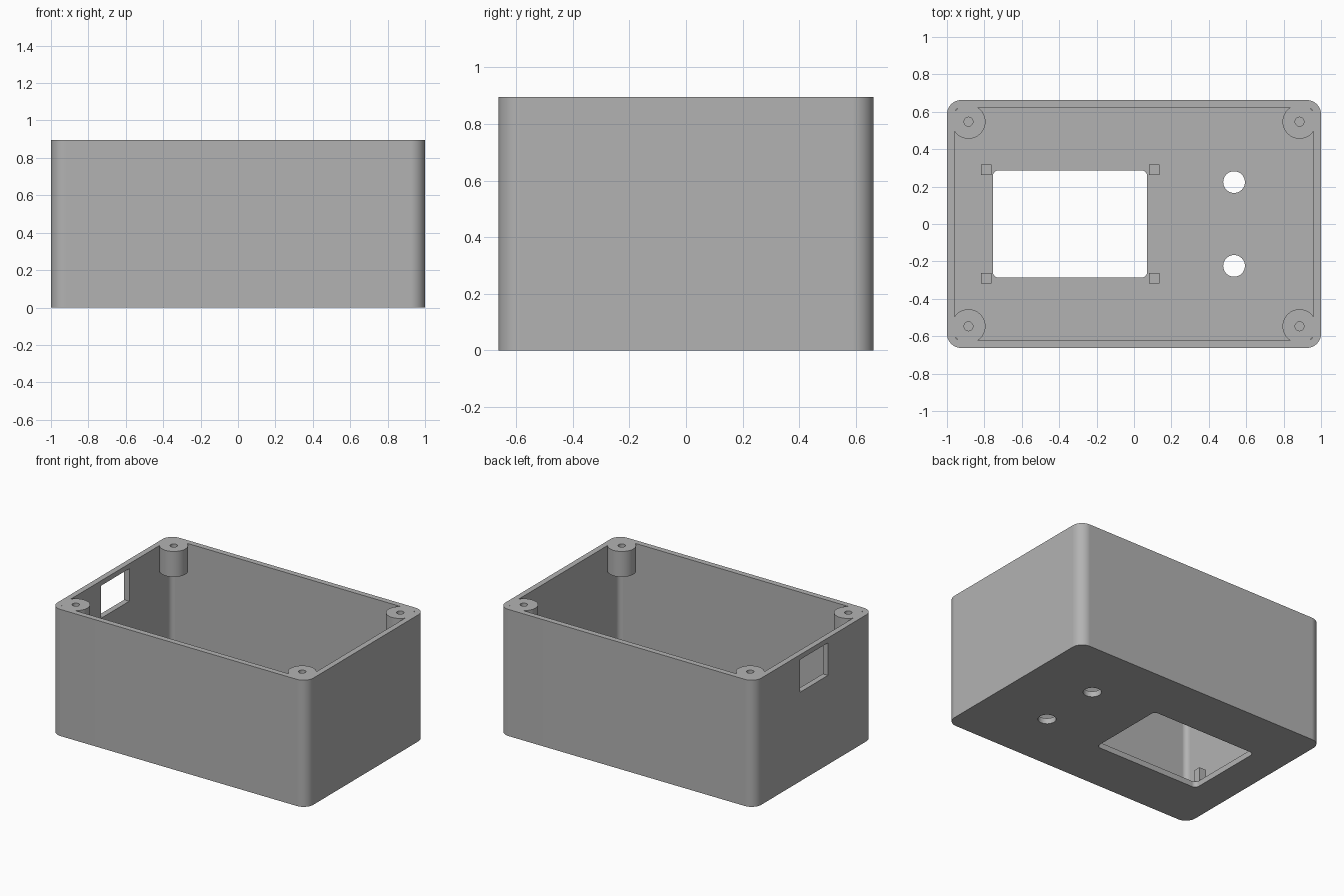
import bpy, bmesh, math

if "Cube" in bpy.data.objects:
    bpy.data.objects.remove(bpy.data.objects["Cube"], do_unlink=True)

HALF_X, HALF_Y, HEIGHT, WALL = 1.0, 0.663, 0.895, 0.04

grey = bpy.data.materials.new("plain grey plastic")
grey.use_nodes = True
COLOUR = (0.45, 0.45, 0.45, 1)
grey.diffuse_color = COLOUR
grey.node_tree.nodes["Principled BSDF"].inputs["Base Color"].default_value = COLOUR


def prism(name, outline, z0, z1):
    """Extrude a closed xy outline from z0 to z1."""
    bm = bmesh.new()
    face = bm.faces.new([bm.verts.new((x, y, z0)) for x, y in outline])
    top = bmesh.ops.extrude_face_region(bm, geom=[face])["geom"]
    bmesh.ops.translate(bm, vec=(0, 0, z1 - z0),
                        verts=[v for v in top if isinstance(v, bmesh.types.BMVert)])
    bmesh.ops.recalc_face_normals(bm, faces=bm.faces)
    mesh = bpy.data.meshes.new(name)
    bm.to_mesh(mesh)
    bm.free()
    mesh.materials.append(grey)
    obj = bpy.data.objects.new(name, mesh)
    bpy.context.collection.objects.link(obj)
    return obj


def rectangle(cx, cy, hx, hy):
    return [(cx - hx, cy - hy), (cx + hx, cy - hy), (cx + hx, cy + hy), (cx - hx, cy + hy)]


def rounded(cx, cy, hx, hy, r, steps=10):
    points = []
    for quarter, (sx, sy) in enumerate([(1, 1), (-1, 1), (-1, -1), (1, -1)]):
        for i in range(steps + 1):
            a = (quarter + i / steps) * math.pi / 2
            points.append((cx + sx * (hx - r) + r * math.cos(a),
                           cy + sy * (hy - r) + r * math.sin(a)))
    return points


def circle(cx, cy, r, sides=48):
    return [(cx + r * math.cos(2 * math.pi * i / sides),
             cy + r * math.sin(2 * math.pi * i / sides)) for i in range(sides)]


def subtract(target, cutters):
    """Cut each cutter out of the target, then discard the cutters."""
    for cutter in cutters:
        mod = target.modifiers.new("cut", "BOOLEAN")
        mod.operation, mod.solver, mod.object = "DIFFERENCE", "EXACT", cutter
    bpy.context.view_layer.update()
    graph = bpy.context.evaluated_depsgraph_get()
    mesh = bpy.data.meshes.new_from_object(target.evaluated_get(graph))
    target.modifiers.clear()
    target.data = mesh
    for cutter in cutters:
        bpy.data.objects.remove(cutter, do_unlink=True)


SIGNS = [(sx, sy) for sx in (-1, 1) for sy in (-1, 1)]

# Cavity, leaving the corner screw bosses and the display posts standing
cavity = prism("cavity", rounded(0, 0, HALF_X - WALL, HALF_Y - WALL, 0.035), WALL, 1.0)
keep = []
for sx, sy in SIGNS:
    keep.append(prism("screw_boss", circle(sx * 0.885, sy * 0.547, 0.091), 0.715, 1.1))
    keep.append(prism("display_post", rectangle(-0.341 + sx * 0.45, sy * 0.289, 0.028, 0.028), -0.1, 0.145))
subtract(cavity, keep)

# Outer shell with all its openings
box = prism("enclosure_box", rounded(0, 0, HALF_X, HALF_Y, 0.077), 0, HEIGHT)
openings = [cavity,
            prism("display_window", rounded(-0.342, 0, 0.412, 0.287, 0.03), -0.1, 0.1),
            prism("side_port", rectangle(-1, 0, 0.1, 0.157), 0.63, 0.86)]
for side in (-1, 1):
    openings.append(prism("button_hole", circle(0.535, side * 0.224, 0.058), -0.1, 0.1))
for sx, sy in SIGNS:
    openings.append(prism("screw_hole", circle(sx * 0.885, sy * 0.547, 0.024, 24), 0.6, 1.1))
subtract(box, openings)

# Smooth the curved walls, keep edges sharp and flat walls flat
bpy.ops.object.select_all(action="DESELECT")
box.select_set(True)
bpy.context.view_layer.objects.active = box
bpy.ops.object.shade_smooth_by_angle(angle=math.radians(30))
weighted = box.modifiers.new("flat_walls", "WEIGHTED_NORMAL")
weighted.keep_sharp = True
